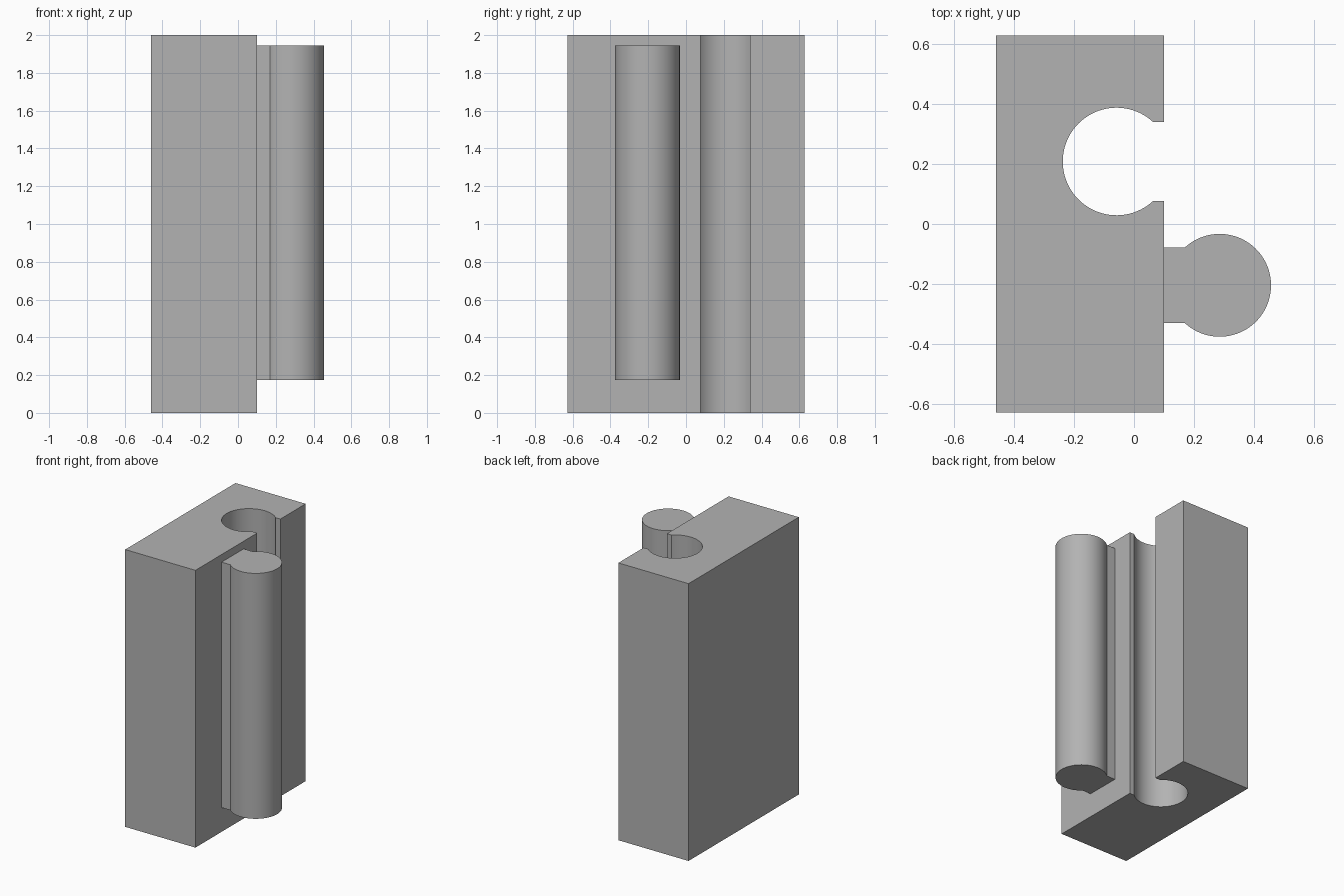
import bpy
import bmesh
from math import asin, cos, sin, pi, radians

cube = bpy.data.objects.get("Cube")
if cube:
    bpy.data.objects.remove(cube, do_unlink=True)

grey = bpy.data.materials.new("plain grey")
grey.use_nodes = True
colour = (0.45, 0.45, 0.45, 1)
grey.diffuse_color = colour
grey.node_tree.nodes["Principled BSDF"].inputs["Base Color"].default_value = colour


def arc(cx, cy, r, start, end, steps=64):
    """Points along a circular arc."""
    angles = [start + (end - start) * i / steps for i in range(steps + 1)]
    return [(cx + r * cos(a), cy + r * sin(a)) for a in angles]


def extrude_profile(name, points, bottom, top):
    """Solid prism standing on a counter-clockwise outline."""
    bm = bmesh.new()
    base = bm.faces.new([bm.verts.new((x, y, bottom)) for x, y in points])
    result = bmesh.ops.extrude_face_region(bm, geom=[base], use_keep_orig=True)
    raised = [g for g in result["geom"] if isinstance(g, bmesh.types.BMVert)]
    bmesh.ops.translate(bm, verts=raised, vec=(0, 0, top - bottom))
    bmesh.ops.recalc_face_normals(bm, faces=bm.faces)
    mesh = bpy.data.meshes.new(name)
    bm.to_mesh(mesh)
    bm.free()
    mesh.materials.append(grey)
    obj = bpy.data.objects.new(name, mesh)
    bpy.context.collection.objects.link(obj)
    bpy.ops.object.select_all(action="DESELECT")
    obj.select_set(True)
    bpy.context.view_layer.objects.active = obj
    bpy.ops.object.shade_smooth_by_angle(angle=radians(30))
    return obj


back, face, side = -0.46, 0.1, 0.628

# Block with a round keyhole slot running its full height
slot_y, slot_r, slot_half = 0.208, 0.179, 0.132
a = asin(slot_half / slot_r)
block = [(back, -side), (face, -side), (face, slot_y - slot_half)]
block += arc(-0.058, slot_y, slot_r, -a, a - 2 * pi)
block += [(face, slot_y + slot_half), (face, side), (back, side)]
extrude_profile("slotted_block", block, 0, 2)

# Matching round rail on a short neck
rail_y, rail_r, rail_half = -0.204, 0.171, 0.126
a = asin(rail_half / rail_r)
rail = [(face, rail_y - rail_half)]
rail += arc(0.285, rail_y, rail_r, a - pi, pi - a)
rail += [(face, rail_y + rail_half)]
extrude_profile("locking_rail", rail, 0.175, 1.945)
